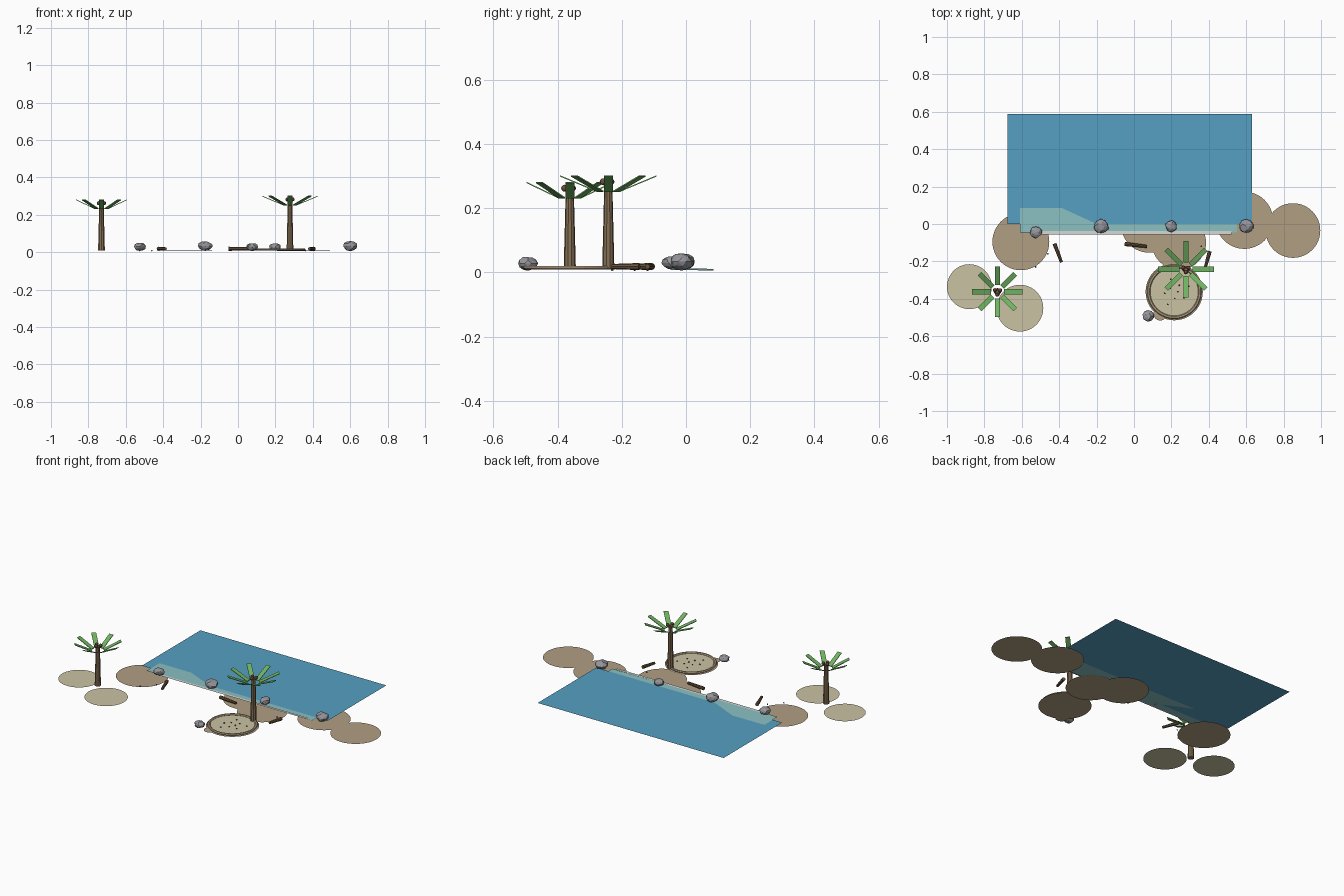
import bpy, bmesh, math, random
from mathutils import Vector, Matrix

if "Cube" in bpy.data.objects:
    bpy.data.objects.remove(bpy.data.objects["Cube"])

random.seed(4)


def srgb(r, g, b):
    return [((c / 255 + 0.055) / 1.055) ** 2.4 for c in (r, g, b)] + [1]


def material(name, *rgb):
    m = bpy.data.materials.new(name)
    m.diffuse_color = srgb(*rgb)
    m.use_nodes = True
    m.node_tree.nodes["Principled BSDF"].inputs["Base Color"].default_value = m.diffuse_color
    return m


WATER = material("water blue", 86, 160, 194)
SHALLOW = material("shallow teal", 138, 192, 194)
FOAM = material("foam white", 214, 216, 214)
SAND = material("wet sand", 177, 159, 130)
PALE = material("pale sand", 202, 194, 164)
BARK = material("bark brown", 134, 112, 84)
WOOD = material("driftwood brown", 104, 84, 62)
LEAF = material("leaf green", 112, 180, 98)
ROCK = material("rock grey", 150, 150, 156)
NUT = material("nut brown", 120, 84, 62)


def finish(bm, name, mat):
    me = bpy.data.meshes.new(name)
    bm.to_mesh(me)
    bm.free()
    me.materials.append(mat)
    ob = bpy.data.objects.new(name, me)
    bpy.context.collection.objects.link(ob)
    return ob


def polygon(name, points, mat):
    bm = bmesh.new()
    bm.faces.new([bm.verts.new(p) for p in points])
    return finish(bm, name, mat)


def disc(name, x, y, r, z, mat):
    n = 48
    return polygon(name, [(x + r * math.cos(2 * math.pi * i / n),
                           y + r * math.sin(2 * math.pi * i / n), z) for i in range(n)], mat)


def rod(name, a, b, r1, r2, sides, mat):
    a, b = Vector(a), Vector(b)
    d = b - a
    bm = bmesh.new()
    rot = d.to_track_quat('Z', 'Y').to_matrix().to_4x4()
    bmesh.ops.create_cone(bm, cap_ends=True, segments=sides, radius1=r1, radius2=r2,
                          depth=d.length, matrix=Matrix.Translation((a + b) / 2) @ rot)
    return finish(bm, name, mat)


def blob(bm, pos, size, subdiv=2):
    m = Matrix.Translation(pos) @ Matrix.Diagonal((*size, 1))
    return bmesh.ops.create_icosphere(bm, subdivisions=subdiv, radius=1, matrix=m)["verts"]


# Water sheet, tilted shallows crossing it, and foam along the shore
WZ = 0.01
polygon("water", [(-.675, 0, WZ), (.63, 0, WZ), (.63, .587, WZ), (-.675, .587, WZ)], WATER)
polygon("shallows", [(x, y, WZ - .05 * ((x + .385) * .085 + (y - .085) * .185))
                     for x, y in ((-.61, -.045), (.55, -.045), (.55, .085), (-.61, .085))], SHALLOW)
polygon("foam_line", [(-.5, -.055, .0125), (.52, -.055, .0125),
                      (.52, -.038, .0125), (-.5, -.038, .0125)], FOAM)

# Round sand patches
for i, (x, y, r) in enumerate(((-.605, -.095, .152), (.08, -.003, .15), (.24, -.1, .145),
                               (.59, .02, .153), (.85, -.035, .146), (.14, -.48, .036))):
    disc(f"sand_patch_{i}", x, y, r, .0008 * i, SAND)
for i, (x, y, r) in enumerate(((-.88, -.335, .12), (-.61, -.45, .125))):
    disc(f"pale_sand_patch_{i}", x, y, r, .001, PALE)

# Sand circle with a raised rim
PX, PY = .215, -.362
disc("circle_base", PX, PY, .153, .0065, SAND)
disc("circle_floor", PX, PY, .13, .012, PALE)
bm = bmesh.new()
N = 40
rings = []
for i in range(N):
    t = 2 * math.pi * i / N
    rings.append([bm.verts.new((PX + (.137 + .009 * math.cos(s)) * math.cos(t),
                                PY + (.137 + .009 * math.cos(s)) * math.sin(t),
                                .014 + .006 * math.sin(s)))
                  for s in (k * math.pi / 3 for k in range(6))])
for i in range(N):
    for k in range(6):
        a, b = rings[i], rings[(i + 1) % N]
        bm.faces.new((a[k], b[k], b[(k + 1) % 6], a[(k + 1) % 6]))
finish(bm, "circle_rim", SAND)

# Tiny pebbles on the circle and near the shore
bm = bmesh.new()
for i in range(9):
    t, r = i * 2.4, .02 + .008 * i
    blob(bm, (PX + r * math.cos(t), PY + r * math.sin(t), .014), (.005, .005, .004), 1)
for x, y in ((-.525, -.23), (-.46, -.16), (.36, -.12)):
    blob(bm, (x, y, .008), (.005, .005, .004), 1)
finish(bm, "pebbles", WOOD)


# Palms: tapered trunk, eight rising flat fronds, three nuts
def palm(name, x, y, base, rim, reach):
    rod(name + "_trunk", (x, y, .01), (x, y, base + .025), .019, .0125, 10, BARK)
    bm = bmesh.new()
    for k in range(8):
        turn = Matrix.Translation((x, y, 0)) @ Matrix.Rotation(k * math.pi / 4, 4, 'Z')
        box = bmesh.ops.create_cube(bm, size=1)["verts"]
        for v in box:
            u = v.co.x + .5
            v.co = turn @ Vector((.035 + u * (reach - .035), v.co.y * .028,
                                  base + u * (rim - base) + v.co.z * .004))
    finish(bm, name + "_fronds", LEAF)
    bm = bmesh.new()
    for k in range(3):
        t = k * 2 * math.pi / 3 + .5
        blob(bm, (x + .016 * math.cos(t), y + .016 * math.sin(t), base + .03), (.011,) * 3)
    finish(bm, name + "_nuts", NUT)


palm("right_palm", .278, -.242, .252, .3, .15)
palm("left_palm", -.73, -.362, .232, .28, .135)

# Faceted boulders
for i, (x, y, r, h) in enumerate(((-.525, -.043, .033, .023), (-.175, -.012, .041, .027),
                                  (.2, -.012, .033, .022), (.6, -.012, .038, .027),
                                  (.075, -.492, .032, .022))):
    bm = bmesh.new()
    for v in blob(bm, (x, y, .006 + h), (r, r, h)):
        c = Vector((x, y, .006 + h))
        v.co = c + (v.co - c) * random.uniform(.86, 1.06)
    finish(bm, f"boulder_{i}", ROCK)

# Driftwood logs
for i, (a, b) in enumerate((((-.425, -.105), (-.388, -.205)), ((-.05, -.107), (.07, -.12)),
                            ((.405, -.145), (.382, -.23)))):
    rod(f"driftwood_{i}", (*a, .018), (*b, .018), .011, .008, 8, WOOD)
